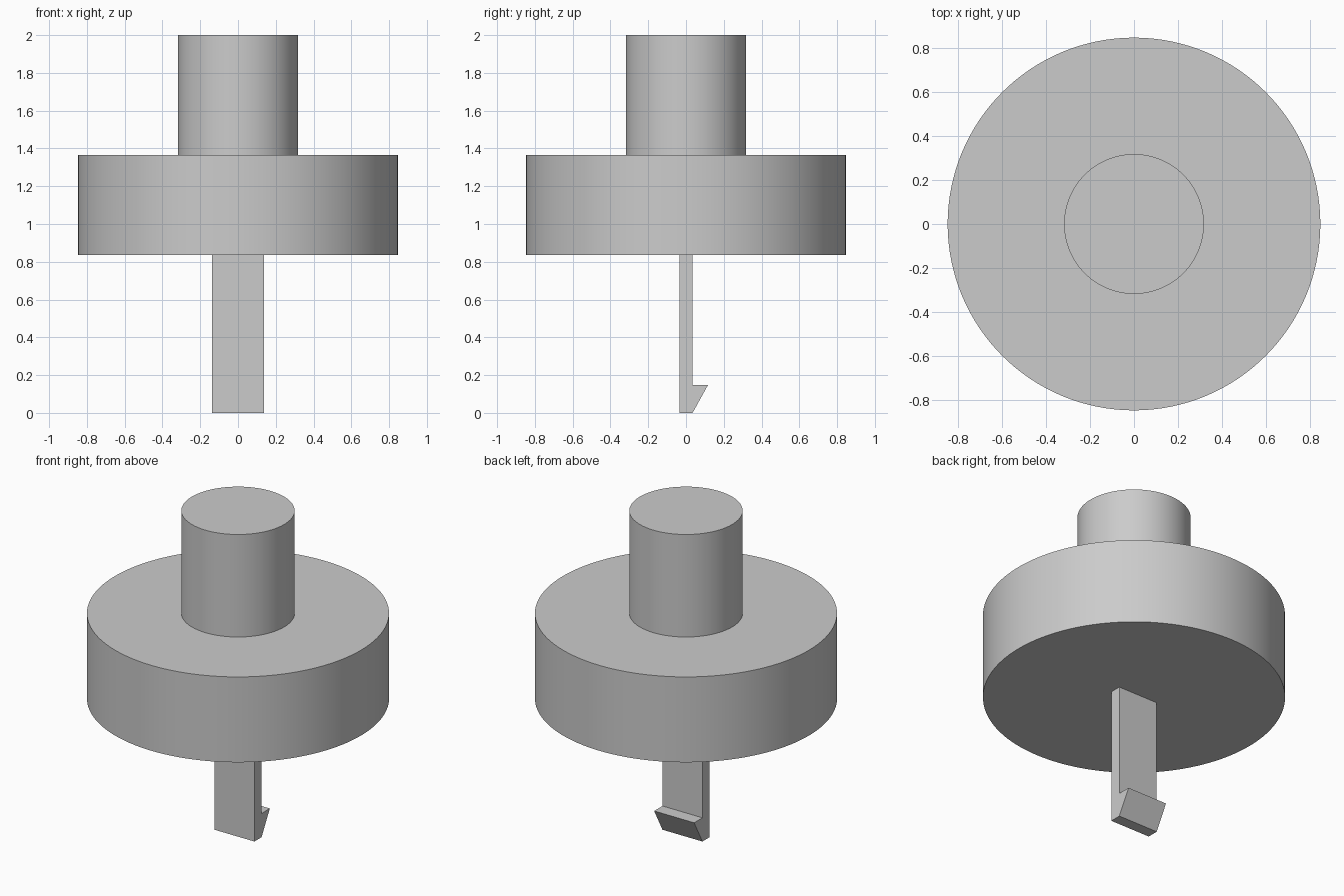
import bpy
import bmesh
import math

cube = bpy.data.objects.get("Cube")
if cube:
    bpy.data.objects.remove(cube, do_unlink=True)

grey = bpy.data.materials.new("plain grey")
grey.use_nodes = True
COLOUR = (0.6, 0.6, 0.6, 1)
grey.diffuse_color = COLOUR
grey.node_tree.nodes["Principled BSDF"].inputs["Base Color"].default_value = COLOUR


def cylinder(name, radius, bottom, top):
    bpy.ops.mesh.primitive_cylinder_add(
        vertices=128, radius=radius, depth=top - bottom,
        location=(0, 0, (bottom + top) / 2))
    obj = bpy.context.object
    obj.name = name
    obj.data.materials.append(grey)
    bpy.ops.object.shade_smooth_by_angle(angle=math.radians(30))
    return obj


# Round body and the narrower knob on top
DISC_BOTTOM, DISC_TOP = 0.836, 1.365
cylinder("disc_body", 0.848, DISC_BOTTOM, DISC_TOP)
cylinder("top_knob", 0.318, DISC_TOP, 2.0)

# Flat latch with a barbed tip: side profile (y, z) extruded along x
HALF_WIDTH, HALF_THICK = 0.137, 0.035
profile = [(-HALF_THICK, 0), (HALF_THICK, 0), (0.116, 0.147),
           (HALF_THICK, 0.147), (HALF_THICK, DISC_BOTTOM), (-HALF_THICK, DISC_BOTTOM)]
bm = bmesh.new()
side = bm.faces.new([bm.verts.new((-HALF_WIDTH, y, z)) for y, z in profile])
extruded = bmesh.ops.extrude_face_region(bm, geom=[side])["geom"]
bmesh.ops.translate(bm, vec=(2 * HALF_WIDTH, 0, 0),
                    verts=[g for g in extruded if isinstance(g, bmesh.types.BMVert)])
bmesh.ops.recalc_face_normals(bm, faces=bm.faces)
mesh = bpy.data.meshes.new("latch_prong")
bm.to_mesh(mesh)
bm.free()
mesh.materials.append(grey)
bpy.context.collection.objects.link(bpy.data.objects.new("latch_prong", mesh))
